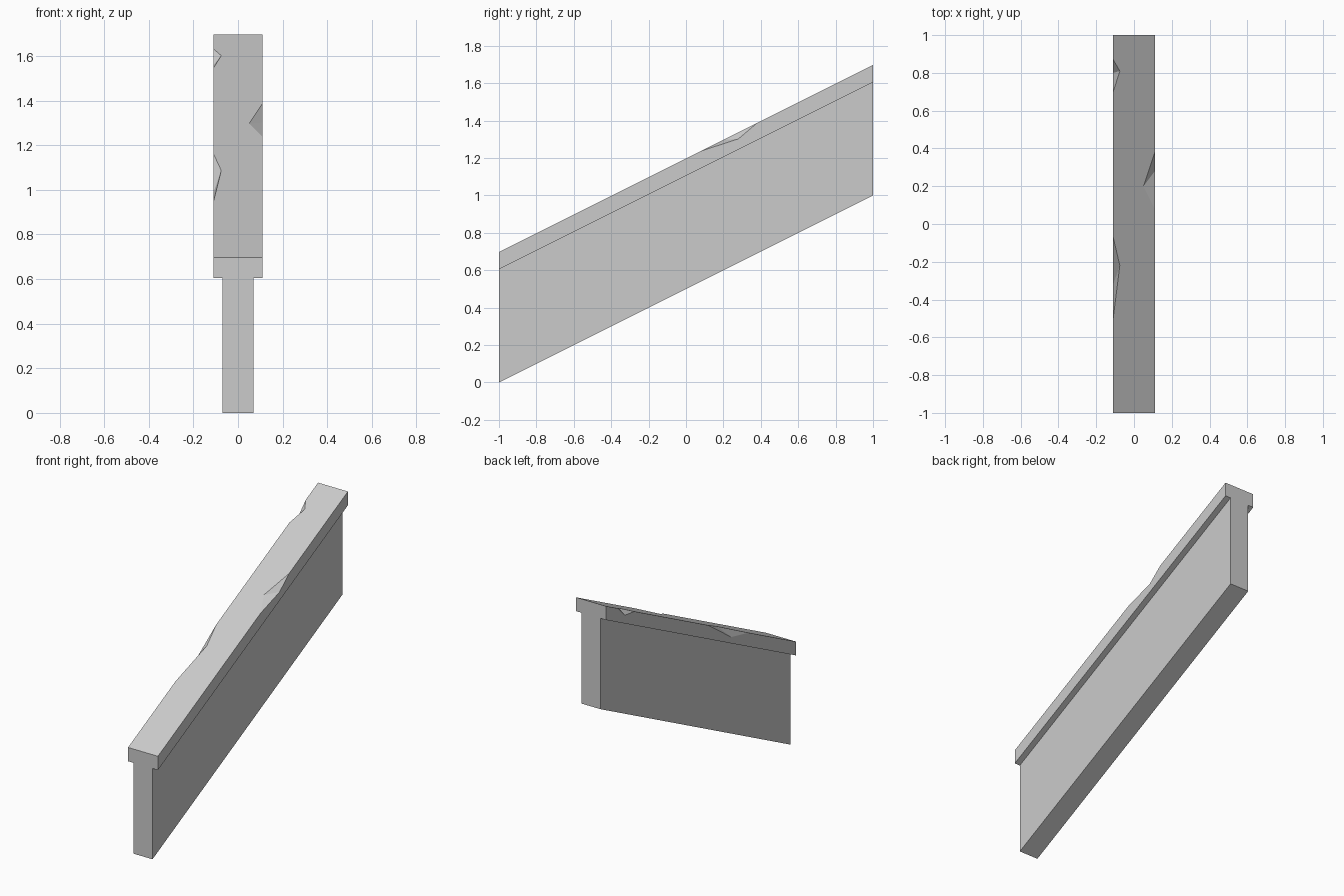
import bpy
import bmesh
from mathutils import Vector

if "Cube" in bpy.data.objects:
    bpy.data.objects.remove(bpy.data.objects["Cube"], do_unlink=True)

SLOPE = 0.5
CAP_X, WALL_X = 0.11, 0.07
CAP_Z, TOP_Z = 1.105, 1.197      # heights at mid length
BASE_Z = 0.5

grey = bpy.data.materials.new("stone grey")
grey.use_nodes = True
grey.diffuse_color = (0.6, 0.6, 0.6, 1)
grey.node_tree.nodes["Principled BSDF"].inputs["Base Color"].default_value = grey.diffuse_color


def add_object(name, bm):
    bmesh.ops.recalc_face_normals(bm, faces=bm.faces)
    mesh = bpy.data.meshes.new(name)
    bm.to_mesh(mesh)
    bm.free()
    mesh.materials.append(grey)
    obj = bpy.data.objects.new(name, mesh)
    bpy.context.collection.objects.link(obj)
    return obj


# Sloping wall with a wider cap: one T profile sheared along its length
half = [(WALL_X, BASE_Z), (WALL_X, CAP_Z), (CAP_X, CAP_Z), (CAP_X, TOP_Z)]
profile = half + [(-x, z) for x, z in reversed(half)]
bm = bmesh.new()
front = bm.faces.new([bm.verts.new((x, -1, z - SLOPE)) for x, z in profile])
back = bmesh.ops.extrude_face_region(bm, geom=[front], use_keep_orig=True)["geom"]
bmesh.ops.translate(bm, vec=(0, 2, 2 * SLOPE),
                    verts=[v for v in back if isinstance(v, bmesh.types.BMVert)])
wall = add_object("capped_sloping_wall", bm)


# Chips knocked out of the cap's top edges
def chip(name, side, y_start, y_end, inner_x, inner_y, low_y, depth):
    def on_top(x, y):
        return Vector((side * x, y, TOP_Z + SLOPE * y))

    inner = on_top(inner_x, inner_y)
    low = on_top(CAP_X, low_y) - Vector((0, 0, depth))
    middle = (inner + low) / 2
    corners = [on_top(CAP_X, y_start), on_top(CAP_X, y_end), inner, low]
    bm = bmesh.new()
    # Growing about the crease keeps both cut planes in place
    verts = [bm.verts.new(middle + (c - middle) * 2) for c in corners]
    for skip in verts:
        bm.faces.new([v for v in verts if v is not skip])
    cutter = add_object(name, bm)
    cutter.hide_render = True
    cutter.hide_set(True)
    cutter.display_type = 'WIRE'
    cut = wall.modifiers.new(name, 'BOOLEAN')
    cut.operation = 'DIFFERENCE'
    cut.solver = 'EXACT'
    cut.object = cutter
    return cutter


cutters = [
    chip("left_chip_cutter", 1, 0.08, 0.38, 0.05, 0.2, 0.28, 0.035),
    chip("right_long_chip_cutter", -1, -0.5, -0.07, 0.075, -0.22, -0.32, 0.05),
    chip("right_short_chip_cutter", -1, 0.7, 0.87, 0.075, 0.81, 0.8, 0.037),
]

# Bake the cuts and drop the cutters
bpy.context.view_layer.update()
cut_mesh = bpy.data.meshes.new_from_object(
    wall.evaluated_get(bpy.context.evaluated_depsgraph_get()))
wall.modifiers.clear()
wall.data = cut_mesh
for cutter in cutters:
    bpy.data.objects.remove(cutter, do_unlink=True)
